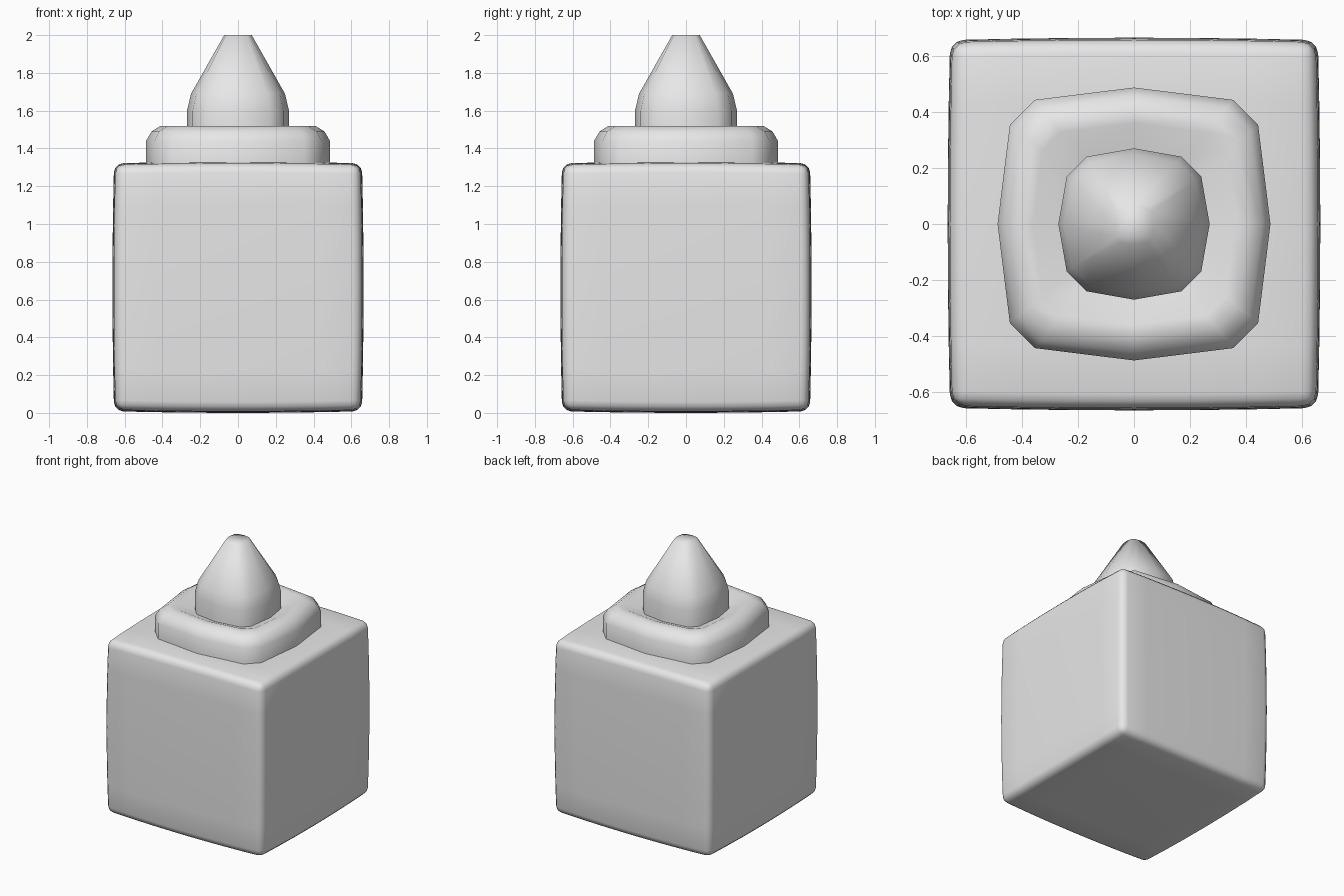
import bpy
import bmesh
import math

if "Cube" in bpy.data.objects:
    bpy.data.objects.remove(bpy.data.objects["Cube"])

# One plain grey for everything
grey = bpy.data.materials.new("light grey")
grey.use_nodes = True
COLOUR = (0.8, 0.8, 0.8, 1)
grey.diffuse_color = COLOUR
grey.node_tree.nodes["Principled BSDF"].inputs["Base Color"].default_value = COLOUR


def finish(name, bm, sharp_angle):
    """Turn a bmesh into a smooth shaded, coloured object."""
    bmesh.ops.recalc_face_normals(bm, faces=bm.faces)
    mesh = bpy.data.meshes.new(name)
    bm.to_mesh(mesh)
    bm.free()
    mesh.materials.append(grey)
    obj = bpy.data.objects.new(name, mesh)
    bpy.context.collection.objects.link(obj)
    bpy.ops.object.select_all(action='DESELECT')
    obj.select_set(True)
    bpy.context.view_layer.objects.active = obj
    bpy.ops.object.shade_smooth_by_angle(angle=math.radians(sharp_angle))
    return obj


def rounded_square(mid, side, corner):
    """Twelve-point outline of a bulging square with cut corners."""
    quarter = [(mid, 0), (side, corner), (corner, side)]
    points = []
    for turn in range(4):
        for x, y in quarter:
            for _ in range(turn):
                x, y = -y, x
            points.append((x, y))
    return points


def loft(name, outline, profile, sharp_angle):
    """Stack scaled copies of an outline and close both ends."""
    bm = bmesh.new()
    rings = [[bm.verts.new((x * s, y * s, z)) for x, y in outline] for s, z in profile]
    n = len(outline)
    for low, high in zip(rings, rings[1:]):
        for i in range(n):
            j = (i + 1) % n
            bm.faces.new((low[i], low[j], high[j], high[i]))
    bm.faces.new(rings[0])
    bm.faces.new(rings[-1])
    return finish(name, bm, sharp_angle)


# Body: a cube with softly bulging faces and rounded edges
HALF = 0.665
bm = bmesh.new()
bmesh.ops.create_cube(bm, size=2)
bmesh.ops.subdivide_edges(bm, edges=bm.edges[:], cuts=5, use_grid_fill=True)
for v in bm.verts:
    x, y, z = v.co
    r2 = x * x + y * y + z * z
    v.co = [HALF * c * (1 - 0.013 * (r2 - c * c)) for c in (x, y, z)]
    v.co.z += HALF
bm.normal_update()
hard_edges = [e for e in bm.edges if e.calc_face_angle(0) > math.radians(40)]
bmesh.ops.bevel(bm, geom=hard_edges, offset=0.05, segments=3,
                profile=0.5, affect='EDGES')
finish("body", bm, 60)

# Collar: chamfered ring with a shallow dip around the tip
loft("collar", rounded_square(0.487, 0.443, 0.353),
     [(1, 1.30), (1, 1.44), (0.94, 1.49), (0.84, 1.52), (0.74, 1.52), (0.5, 1.47)], 60)

# Tip: tapering nozzle with a small flat end
loft("tip", rounded_square(0.27, 0.24, 0.17),
     [(1, 1.44), (1, 1.60), (0.92, 1.69), (0.27, 2.0)], 80)
